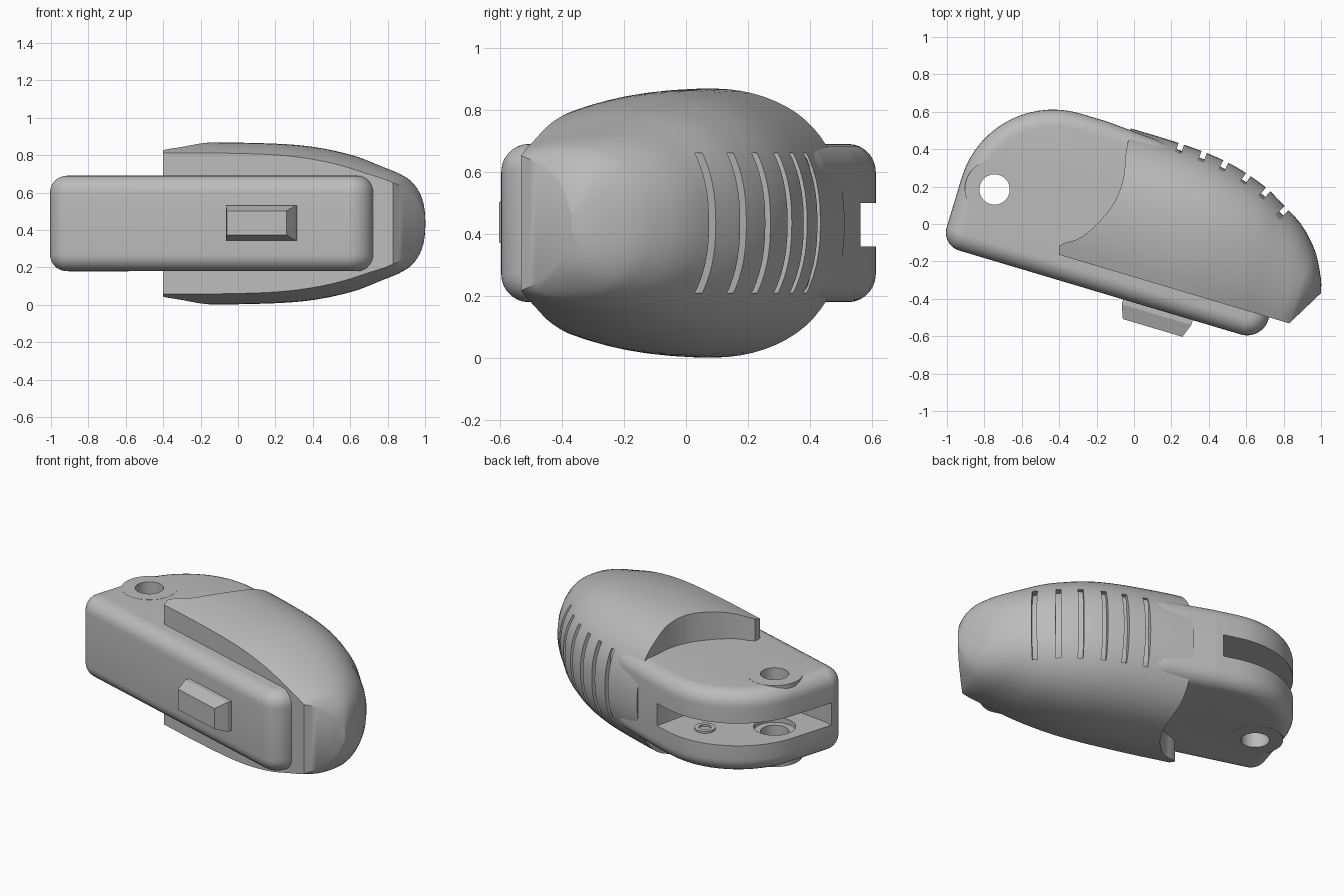
import bpy, bmesh, math
from mathutils import Vector, Matrix

if "Cube" in bpy.data.objects:
    bpy.data.objects.remove(bpy.data.objects["Cube"])

MID = 0.435                       # height of the symmetry plane
TILT = Matrix.Rotation(math.radians(-16.6), 4, 'Z')   # long axis direction

grey = bpy.data.materials.new("plain grey")
grey.use_nodes = True
grey.diffuse_color = (0.5, 0.5, 0.5, 1)
grey.node_tree.nodes["Principled BSDF"].inputs["Base Color"].default_value = (0.5, 0.5, 0.5, 1)


def finish(name, bm):
    """Turn a bmesh in long-axis coordinates into an object."""
    bmesh.ops.remove_doubles(bm, verts=bm.verts, dist=0.0005)
    bmesh.ops.dissolve_degenerate(bm, edges=bm.edges, dist=0.0001)
    bmesh.ops.recalc_face_normals(bm, faces=bm.faces)
    bmesh.ops.transform(bm, matrix=TILT, verts=bm.verts)
    mesh = bpy.data.meshes.new(name)
    bm.to_mesh(mesh)
    bm.free()
    mesh.materials.append(grey)
    ob = bpy.data.objects.new(name, mesh)
    bpy.context.collection.objects.link(ob)
    return ob


def stack(name, rings):
    """Closed solid through a list of equal rings."""
    bm = bmesh.new()
    loops = [[bm.verts.new(p) for p in ring] for ring in rings]
    n = len(loops[0])
    for a, b in zip(loops, loops[1:]):
        for i in range(n):
            bm.faces.new((a[i], a[(i + 1) % n], b[(i + 1) % n], b[i]))
    bm.faces.new(loops[0][::-1])
    bm.faces.new(loops[-1])
    return finish(name, bm)


def prism(name, pts, z0, z1):
    return stack(name, [[(u, v, z) for u, v in pts] for z in (z0, z1)])


def disc(name, u, v, r, z0, z1):
    angles = [math.tau * i / 40 for i in range(40)]
    return prism(name, [(u + r * math.cos(a), v + r * math.sin(a)) for a in angles], z0, z1)


def boolean(ob, tool, mode='DIFFERENCE'):
    mod = ob.modifiers.new("cut", 'BOOLEAN')
    mod.operation, mod.object, mod.solver = mode, tool, 'EXACT'
    bpy.context.view_layer.objects.active = ob
    bpy.ops.object.modifier_apply(modifier=mod.name)
    bpy.data.objects.remove(tool)


def smooth(ob, angle=35):
    bpy.ops.object.select_all(action='DESELECT')
    ob.select_set(True)
    bpy.context.view_layer.objects.active = ob
    bpy.ops.object.shade_smooth_by_angle(angle=math.radians(angle))


def curve(table, x):
    """Smooth interpolation through a table of points."""
    x = min(max(x, table[0][0]), table[-1][0])
    i = max(k for k in range(len(table) - 1) if table[k][0] <= x)

    def slope(k):
        a, b = table[max(k - 1, 0)], table[min(k + 1, len(table) - 1)]
        return (b[1] - a[1]) / (b[0] - a[0])
    (x0, y0), (x1, y1) = table[i], table[i + 1]
    w = x1 - x0
    s = (x - x0) / w
    return ((1 + 2 * s) * (1 - s) ** 2 * y0 + s * (1 - s) ** 2 * w * slope(i)
            + s * s * (3 - 2 * s) * y1 + s * s * (s - 1) * w * slope(i + 1))


def rounded(corners, steps=14):
    """Polygon of (u, v, radius) corners, given anticlockwise."""
    out = []
    for i, (u, v, r) in enumerate(corners):
        p = Vector((u, v))
        a = (Vector(corners[i - 1][:2]) - p).normalized()
        b = (Vector(corners[(i + 1) % len(corners)][:2]) - p).normalized()
        half = a.angle(b) / 2
        centre = p + (a + b).normalized() * r / math.sin(half)
        start = p + a * r / math.tan(half) - centre
        sweep = math.pi - 2 * half
        for k in range(steps + 1):
            t = sweep * k / steps
            out.append(centre + Matrix.Rotation(t, 2) @ start)
    return out


# Inner body: rounded outline with rolled top and bottom edges
outline = rounded([(-.955, -.403, .1), (.835, -.403, .12), (.835, .15, .1),
                   (.5, .38, .2), (0, .465, .2), (-.3, .484, .2), (-.952, .484, .51)])
normals = []
for i, p in enumerate(outline):
    d = outline[(i + 1) % len(outline)] - outline[i - 1]
    normals.append(Vector((d.y, -d.x)).normalized())
HALF, ROLL = 0.255, 0.09
rings = []
for side in (-1, 1):
    arc = [math.pi / 2 * k / 7 for k in range(8)]
    for a in (arc[::-1] if side < 0 else arc):
        off = ROLL * (1 - math.cos(a))
        z = MID + side * (HALF - ROLL + ROLL * math.sin(a))
        rings.append([(*(p - n * off), z) for p, n in zip(outline, normals)])
body = stack("inner_body", rings)

# Pivot boss, open slot round the rear end and the through hole
HU, HV = -.767, -.036
boolean(body, disc("boss", HU, HV, .16, MID - HALF - .001, MID + HALF + .001), 'UNION')
slot = [(-.352, .6), (-.33, .25), (-.62, -.25), (-.9, -.3), (-1.1, -.3), (-1.1, .6)]
boolean(body, prism("slot", slot, .36, .50))
boolean(body, disc("hole", HU, HV, .081, -.1, 1))
boolean(body, disc("counterbore", HU, HV, .12, .33, .53))
smooth(body)

# Small screw socket on the slot floor
socket = disc("screw_socket", -.547, .296, .06, .35, .372)
boolean(socket, disc("socket_hole", -.547, .296, .035, .36, .4))
smooth(socket)

# Outer shell: domed bullet shape, mirrored about the middle height
BACK = [(-.4, .483), (.117, .483), (.385, .459), (.613, .392), (.738, .325),
        (.862, .25), (.972, .134), (1.044, -.001), (1.064, -.066)]
CREST = [(-.4, .432), (0, .432), (.36, .415), (.62, .367), (.8, .306),
         (.947, .25), (1.0, .2), (1.04, .13), (1.064, .03)]
FRONT, NOSE, TIP = -.272, .947, 1.064


def dome(t):
    if t < .41:
        return 1 - .13 * ((.41 - t) / .41) ** 2
    return max(0, 1 - ((t - .41) / .59) ** 2.3) ** (1 / 2.3)


def shell(name, start, inset):
    rows = [start + (NOSE - start) * k / 28 for k in range(28)]
    rows += [NOSE + (TIP - NOSE) * math.sin(math.pi / 2 * k / 10) for k in range(11)]
    cols = [math.sin(math.pi / 2 * k / 24) for k in range(25)]
    sections = []
    for u in rows:
        front = FRONT + max(0, u - NOSE) / (TIP - NOSE) * .204 + inset
        back = max(curve(BACK, u) - inset, front + .001)
        top = max(curve(CREST, u) - inset * .8, .01)
        half = [(front + (back - front) * t, top * dome(t)) for t in cols]
        ring = [(v, h) for v, h in half] + [(v, -h) for v, h in half[-2::-1]]
        sections.append([(u - inset * .6, v, MID + h) for v, h in ring])
    return stack(name, sections)


outer = shell("outer_shell", -.4, 0)

# Swept rear edge of the shell
EDGE = [(-.4, -.336), (-.272, -.336), (-.22, -.348), (-.163, -.264), (-.057, -.19),
        (.086, -.133), (.225, -.125), (.35, -.15), (.6, -.17)]
sweep = []
for k in range(41):
    v = -.4 + k / 40
    sweep.append((curve(EDGE, v), v))
boolean(outer, prism("sweep_cutter", sweep + [(-.8, .6), (-.8, -.4)], -.3, 1.3))

# Six grip grooves, with a core inside that forms their floors
for u in (.12, .25, .375, .51, .635, .757):
    v = curve(BACK, u)
    along = Vector((.02, curve(BACK, u + .01) - curve(BACK, u - .01))).normalized()
    out = Vector((-along.y, along.x))
    p = Vector((u, v))
    box = [p + along * a + out * b for a, b in
           ((-.015, -.14), (.015, -.14), (.015, .06), (-.015, .06))]
    boolean(outer, prism("groove", box, .21, .66))
smooth(outer)
smooth(shell("shell_core", 0, .035))

# Push button on the front face
frames = []
for v, d in ((-.38, 0), (-.43, 0), (-.504, .028)):
    frames.append([(.06 + d, v, .345 + d), (.448 - d, v, .345 + d),
                   (.448 - d, v, .53 - d), (.06 + d, v, .53 - d)])
stack("push_button", frames)
